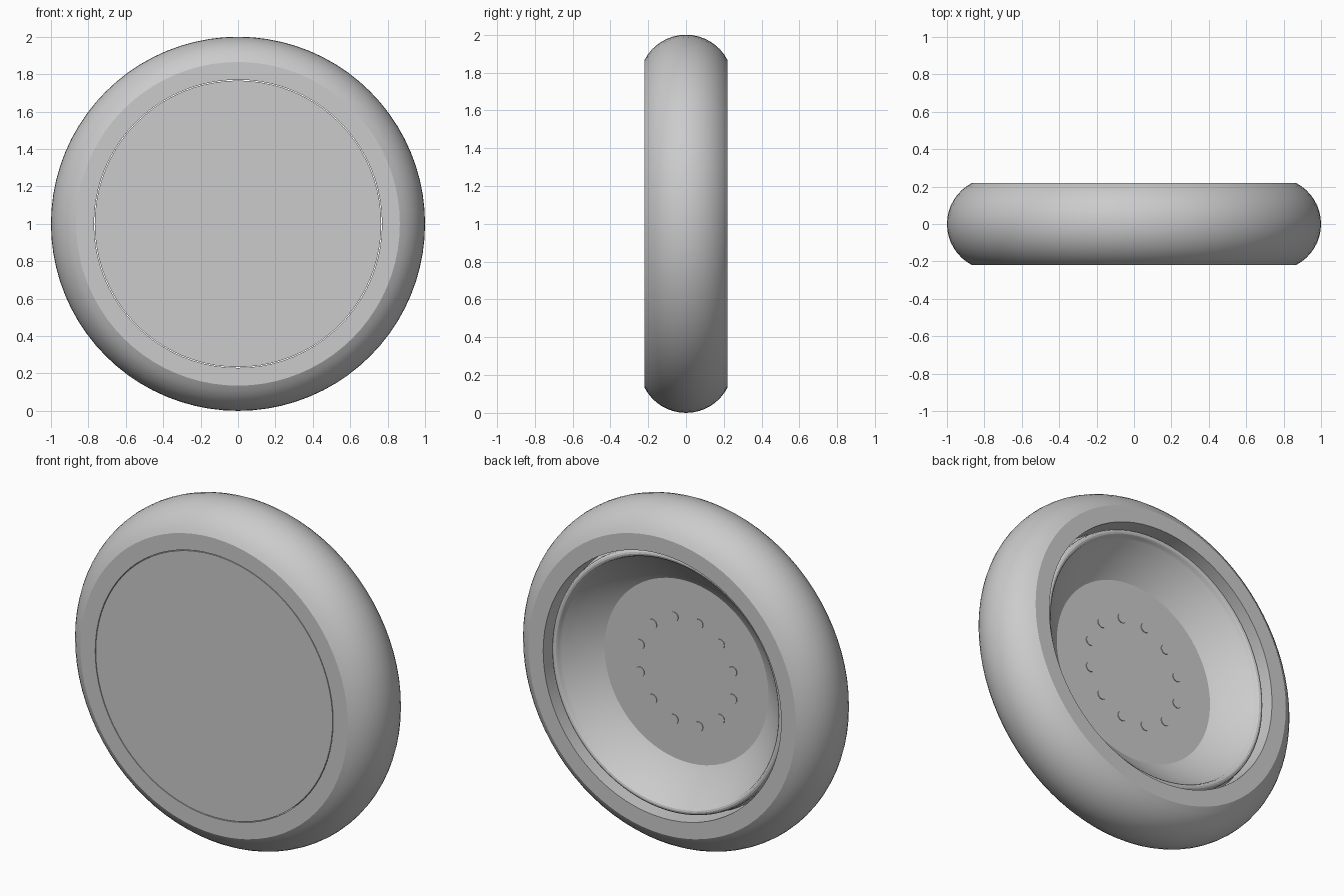
import bpy, math
from math import sin, cos, pi

cube = bpy.data.objects.get("Cube")
if cube:
    bpy.data.objects.remove(cube)

SEGMENTS = 80
HALF = 0.22          # half the wheel width

grey = bpy.data.materials.new("plain_grey")
grey.use_nodes = True
colour = (0.6, 0.6, 0.6, 1)
grey.diffuse_color = colour
grey.node_tree.nodes["Principled BSDF"].inputs["Base Color"].default_value = colour


def lathe(name, profile, closed=False):
    """Turn (radius, y) points, listed back to front round the outside, about the axle."""
    verts, rings, faces = [], [], []
    for r, y in profile:
        count = SEGMENTS if r > 0 else 1
        rings.append([len(verts) + i % count for i in range(SEGMENTS)])
        verts += [(r * cos(2 * pi * i / SEGMENTS), y, 1 + r * sin(2 * pi * i / SEGMENTS))
                  for i in range(count)]
    pairs = list(zip(rings, rings[1:] + rings[:1]))
    for a, b in pairs if closed else pairs[:-1]:
        for i in range(SEGMENTS):
            j = (i + 1) % SEGMENTS
            faces.append(list(dict.fromkeys((a[i], a[j], b[j], b[i]))))
    mesh = bpy.data.meshes.new(name)
    mesh.from_pydata(verts, [], faces)
    mesh.materials.append(grey)
    obj = bpy.data.objects.new(name, mesh)
    bpy.context.collection.objects.link(obj)
    bpy.ops.object.select_all(action='DESELECT')
    obj.select_set(True)
    bpy.context.view_layer.objects.active = obj
    bpy.ops.object.shade_smooth_by_angle(angle=math.radians(30))
    return obj


# Tyre: round tread between flat side walls, open in the middle
tread_radius = 0.247
spread = math.asin(HALF / tread_radius)
tread = [(1 - tread_radius + tread_radius * cos(a), tread_radius * sin(a))
         for a in (spread * (1 - k / 8) for k in range(17))]
lathe("tyre", [(0.77, HALF)] + tread + [(0.77, -HALF)], closed=True)

# Rim: flush front cover, rolled back lip and deep dish
lip = [(0.732 + 0.02 * cos(a), 0.155 + 0.02 * sin(a))
       for a in (pi * k / 6 for k in range(6, -1, -1))]
dish = [(0, -0.005), (0.53, -0.005), (0.57, 0.02), (0.645, 0.085), (0.685, 0.125), (0.702, 0.145)]
lathe("rim", dish + lip + [(0.752, 0.1), (0.766, 0.08), (0.766, -HALF), (0, -HALF)])

# Ring of flush bolt heads on the dish floor
for k in range(12):
    a = math.radians(15 + 30 * k)
    bpy.ops.mesh.primitive_cylinder_add(
        vertices=16, radius=0.028, depth=0.008, rotation=(pi / 2, 0, 0),
        location=(0.31 * sin(a), -0.005, 1 + 0.31 * cos(a)))
    bolt = bpy.context.object
    bolt.name = f"bolt_{k + 1}"
    bolt.data.materials.append(grey)
